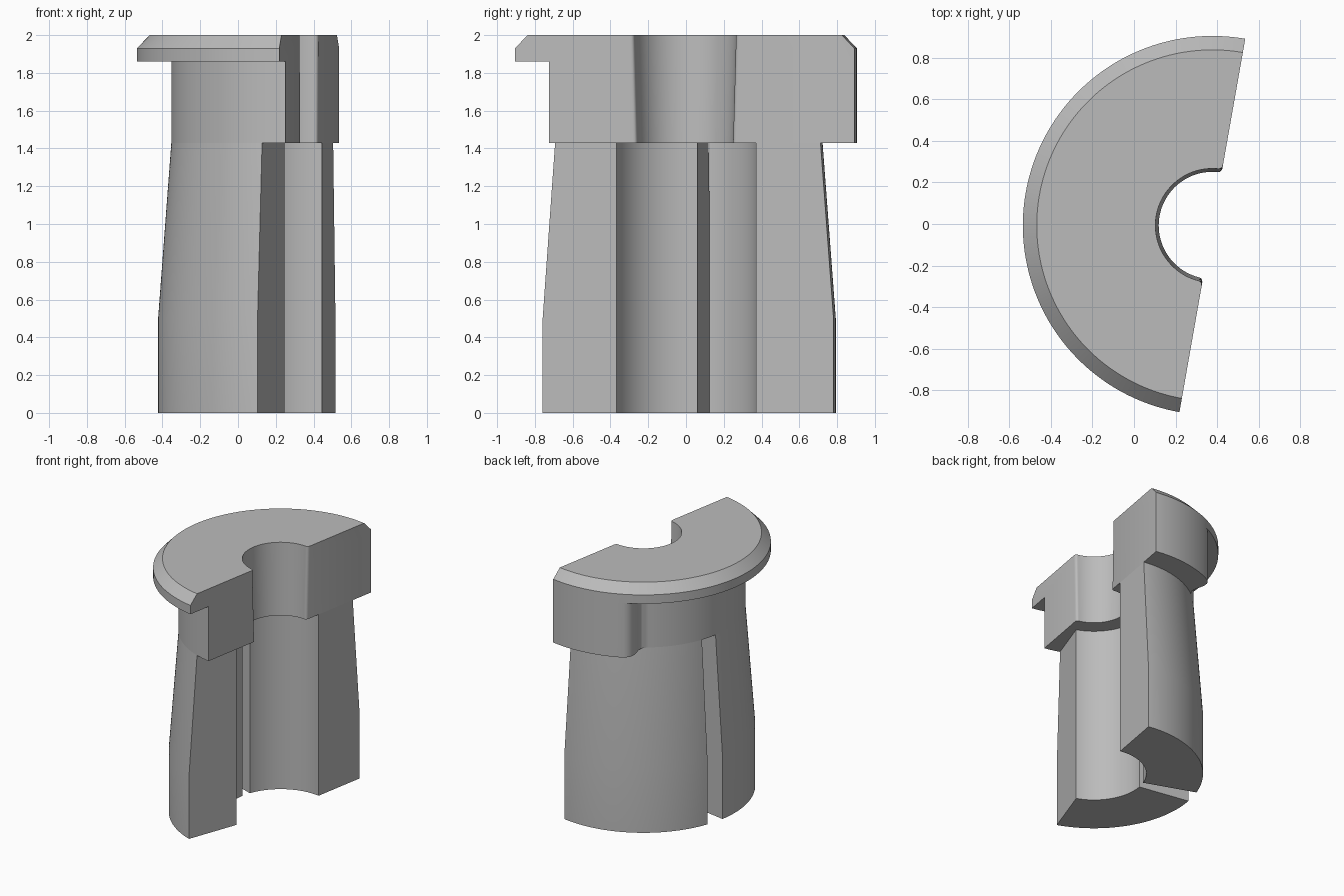
import bpy, bmesh
from math import sin, cos, radians, sqrt

cube = bpy.data.objects.get("Cube")
if cube:
    bpy.data.objects.remove(cube, do_unlink=True)

CX, CY = 0.377, -0.007          # axis of the bushing
START, END = 80, 260            # split plane, degrees
R_FLANGE, R_NECK, R_FOOT, R_BORE = 0.912, 0.73, 0.80, 0.384
Z_STEP = 1.43

grey = bpy.data.materials.new("plain grey")
grey.use_nodes = True
grey.diffuse_color = (0.5, 0.5, 0.5, 1)
grey.node_tree.nodes["Principled BSDF"].inputs["Base Color"].default_value = (0.5, 0.5, 0.5, 1)


def sweep(name, angles, profile):
    """Turn a closed (radius, z) profile about the axis; profile may vary with angle."""
    bm = bmesh.new()
    rings = [[bm.verts.new((CX + r * cos(radians(a)), CY + r * sin(radians(a)), z))
              for r, z in profile(a)] for a in angles]
    for ra, rb in zip(rings, rings[1:]):
        for i in range(len(ra)):
            j = (i + 1) % len(ra)
            bm.faces.new((ra[i], ra[j], rb[j], rb[i]))
    bm.faces.new(rings[0])
    bm.faces.new(rings[-1])
    bmesh.ops.remove_doubles(bm, verts=bm.verts, dist=1e-5)
    bmesh.ops.recalc_face_normals(bm, faces=bm.faces)
    mesh = bpy.data.meshes.new(name)
    bm.to_mesh(mesh)
    bm.free()
    mesh.materials.append(grey)
    obj = bpy.data.objects.new(name, mesh)
    bpy.context.collection.objects.link(obj)
    bpy.ops.object.select_all(action='DESELECT')
    obj.select_set(True)
    bpy.context.view_layer.objects.active = obj
    bpy.ops.object.shade_smooth_by_angle(angle=radians(30))
    return obj


# Lug outline: full radius, rounded corner, then blend into the neck
LUG = [(114, R_FLANGE), (117, 0.906), (119, 0.89), (120.5, 0.86), (121.5, 0.82),
       (122.5, 0.775), (124, 0.745), (127, R_NECK)]


def lug_radius(a):
    if a <= LUG[0][0]:
        return R_FLANGE
    for (a0, r0), (a1, r1) in zip(LUG, LUG[1:]):
        if a <= a1:
            return r0 + (r1 - r0) * (a - a0) / (a1 - a0)
    return R_NECK


def corner(a, size=0.02):
    """Rounding of the bore edges at the split plane."""
    d = radians(min(a - START, END - a)) * 0.27
    return size - sqrt(size * size - (size - d) ** 2) if d < size else 0


def head_profile(a):
    r, c = lug_radius(a), corner(a)
    return [(0.258 + c, Z_STEP), (r, Z_STEP), (r, 1.86), (R_FLANGE, 1.86),
            (R_FLANGE, 1.93), (0.845, 2.0), (0.274 + c, 2.0)]


# Flanged head with lug and tapered bore
head_angles = {START + 2 * i for i in range(91)} | {a for a, r in LUG}
head_angles |= {START + 0.5 * i for i in range(9)} | {END - 0.5 * i for i in range(9)}
sweep("flanged_head", sorted(head_angles), head_profile)

# Two tapered legs with a slot between them
leg_profile = [(R_BORE, 0), (R_FOOT, 0), (R_FOOT, 0.5), (R_NECK, Z_STEP), (R_BORE, Z_STEP)]
for name, first in (("back_leg", 80), ("front_leg", 170)):
    sweep(name, [first + 2 * i for i in range(41)], lambda a: leg_profile)
